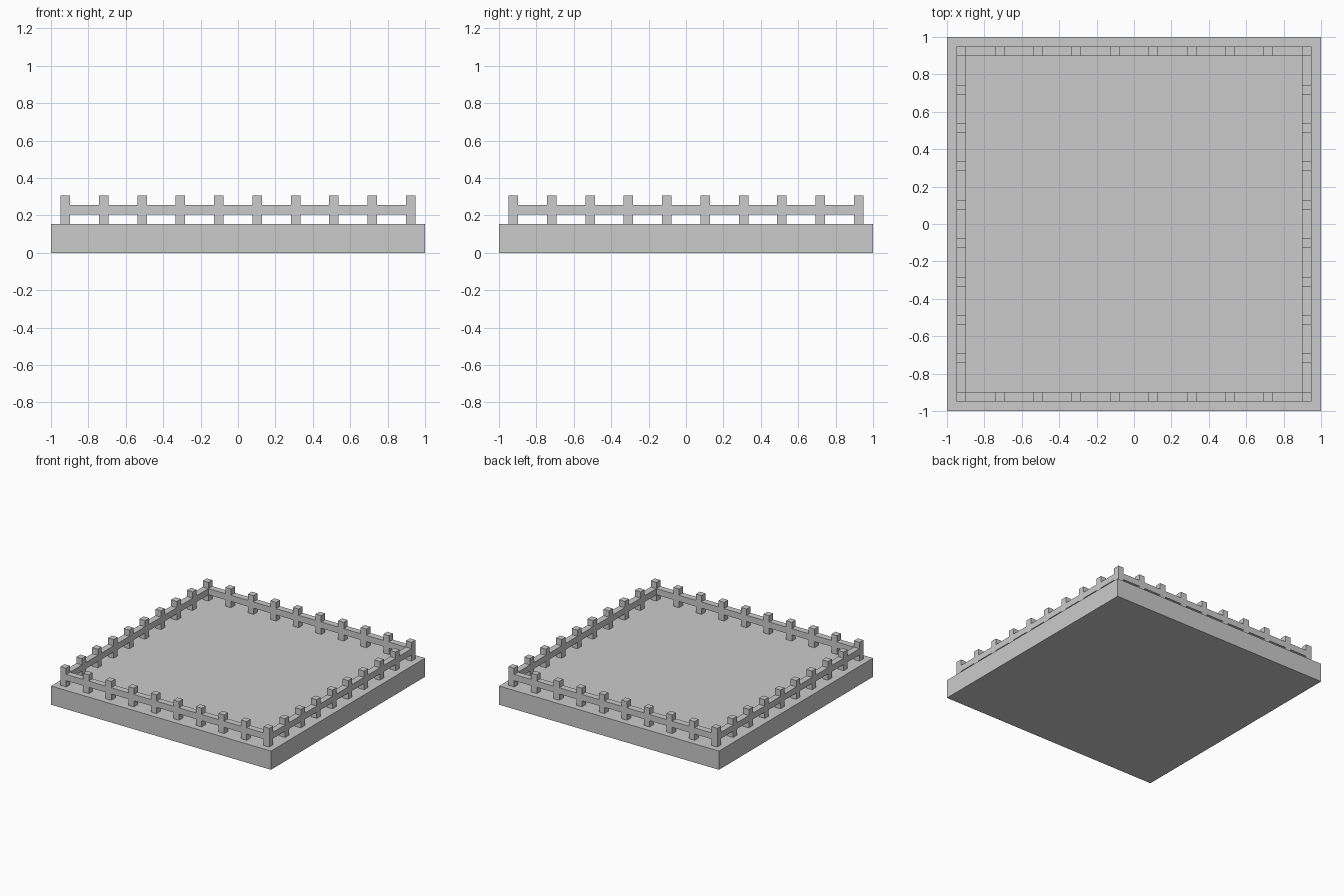
import bpy
import math
from mathutils import Matrix, Vector

cube = bpy.data.objects.get("Cube")
if cube:
    bpy.data.objects.remove(cube, do_unlink=True)

# Everything sits on a module of 39 units across the slab
U = 2 / 39
SPANS = 9                 # spans between posts on each side
EDGE = 18 * U             # fence centreline
STEP = 2 * EDGE / SPANS

stone = bpy.data.materials.new("light_grey")
stone.use_nodes = True
GREY = (0.6, 0.6, 0.6, 1)
stone.diffuse_color = GREY
stone.node_tree.nodes["Principled BSDF"].inputs["Base Color"].default_value = GREY


def box(name, centre, size, turn=0):
    """Box with its centre rotated about z by quarter turns."""
    spin = Matrix.Rotation(turn * math.pi / 2, 4, "Z")
    bpy.ops.mesh.primitive_cube_add(size=1)
    ob = bpy.context.object
    ob.name = name
    ob.data.transform(spin @ Matrix.Translation(Vector(centre)) @ Matrix.Diagonal((*size, 1)))
    ob.data.materials.append(stone)
    return ob


# Floor slab
box("floor_slab", (0, 0, 1.5 * U), (2, 2, 3 * U))

# Fence: each side owns its first corner post, and rails fill the gaps
for turn, side in enumerate(("front", "left", "back", "right")):
    for i in range(SPANS):
        x = -EDGE + i * STEP
        box(f"{side}_post_{i + 1}", (x, -EDGE, 4.5 * U), (U, U, 3 * U), turn)
        box(f"{side}_rail_{i + 1}", (x + STEP / 2, -EDGE, 4.5 * U), (STEP - U, U, U), turn)
